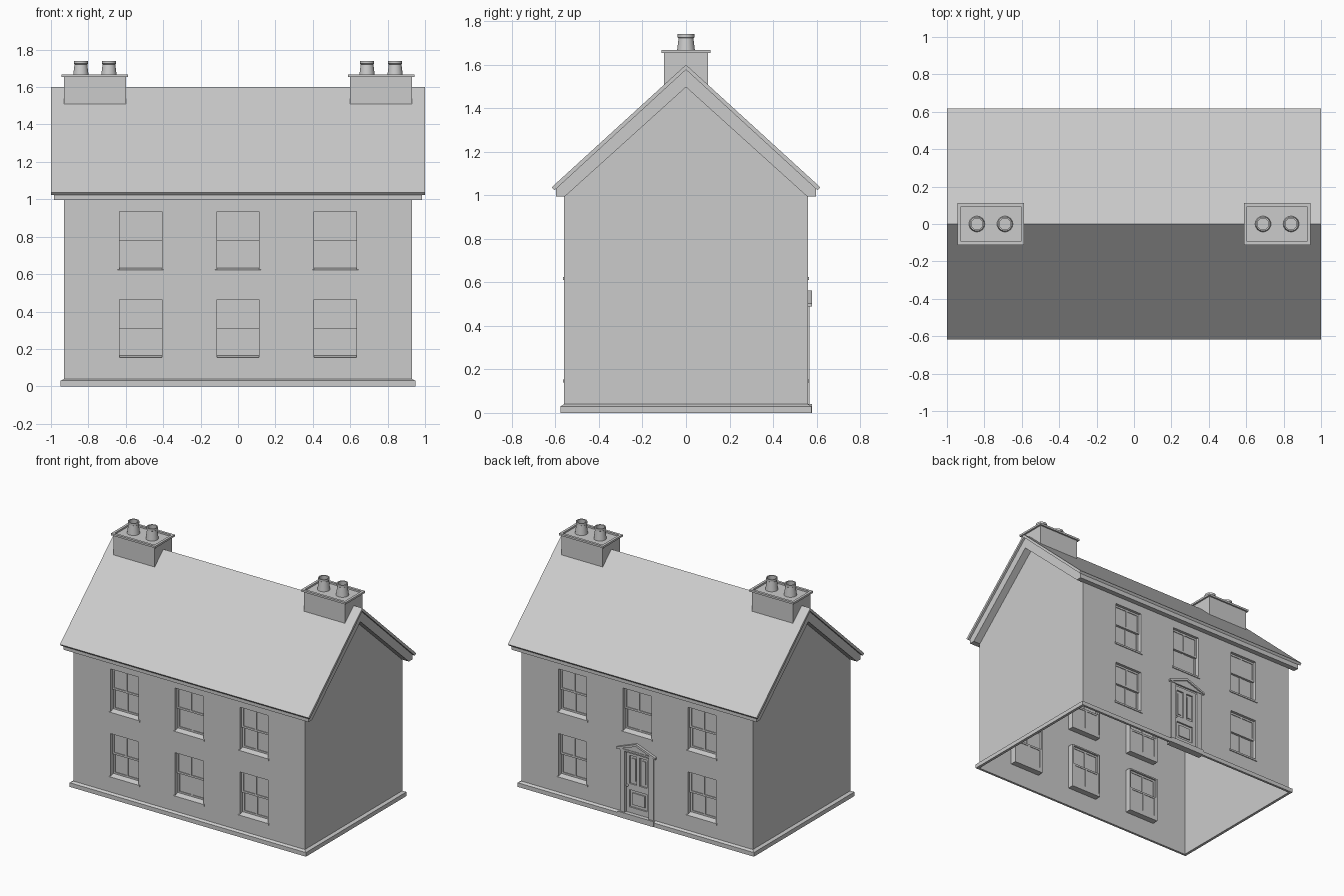
import bpy, bmesh, math

if "Cube" in bpy.data.objects:
    bpy.data.objects.remove(bpy.data.objects["Cube"])

W, D = 0.93, 0.56                      # half width and half depth of the walls
WIN_X, WIN_Z = (-0.52, 0.0, 0.52), (0.15, 0.62)
WW, WH = 0.123, 0.325                  # window half width and height


def finish(name, bm, loc=(0, 0, 0), turn=0.0, fix=True):
    bmesh.ops.remove_doubles(bm, verts=bm.verts, dist=1e-5) if fix else None
    if fix:
        bmesh.ops.recalc_face_normals(bm, faces=bm.faces)
    me = bpy.data.meshes.new(name)
    bm.to_mesh(me)
    bm.free()
    return place(name, me, loc, turn)


def place(name, me, loc, turn=0.0):
    ob = bpy.data.objects.new(name, me)
    ob.location = loc
    ob.rotation_euler.z = turn
    bpy.context.collection.objects.link(ob)
    return ob


def face(bm, pts):
    return bm.faces.new([bm.verts.new(p) for p in pts])


def box(bm, x0, x1, y0, y1, z0, z1):
    vs = bmesh.ops.create_cube(bm, size=1)['verts']
    for v in vs:
        v.co = ((x0 + x1) / 2 + v.co.x * (x1 - x0),
                (y0 + y1) / 2 + v.co.y * (y1 - y0),
                (z0 + z1) / 2 + v.co.z * (z1 - z0))


def prism(bm, pts, axis, a, b):
    """Extrude a 2D profile along x or y."""
    at = (lambda p, t: (t, p[0], p[1])) if axis == 'x' else (lambda p, t: (p[0], t, p[1]))
    f = face(bm, [at(p, a) for p in pts])
    new = bmesh.ops.extrude_face_region(bm, geom=[f])['geom']
    for v in new:
        if isinstance(v, bmesh.types.BMVert):
            v.co[0 if axis == 'x' else 1] = b


def loft(bm, rings, cap=False):
    loops = [[bm.verts.new(p) for p in r] for r in rings]
    n = len(loops[0])
    for lo, hi in zip(loops, loops[1:]):
        for i in range(n):
            bm.faces.new((lo[i], lo[(i + 1) % n], hi[(i + 1) % n], hi[i]))
    if cap:
        bm.faces.new(loops[-1])


def rect(hx, hy, z):
    return [(-hx, -hy, z), (hx, -hy, z), (hx, hy, z), (-hx, hy, z)]


def circle(r, z, n=24):
    return [(r * math.cos(2 * math.pi * i / n), r * math.sin(2 * math.pi * i / n), z)
            for i in range(n)]


def mirrored(half):
    """Close a profile: first and last points lie on the centre line."""
    return half + [(-y, z) for y, z in reversed(half[1:-1])]


# Long walls: a grid with the openings left out (local front faces -y)
def facade(name, turn, door):
    xs = [-W] + [x + s * WW for x in WIN_X for s in (-1, 1)] + [W]
    zs = [0] + [z + h for z in WIN_Z for h in (0, WH)] + [1.0]
    bm = bmesh.new()
    for i in range(7):
        for j in range(5):
            if (i % 2 and j % 2) or (door and i == 3 and j == 0):
                continue
            face(bm, [(xs[i], -D, zs[j]), (xs[i + 1], -D, zs[j]),
                      (xs[i + 1], -D, zs[j + 1]), (xs[i], -D, zs[j + 1])])
    bmesh.ops.remove_doubles(bm, verts=bm.verts, dist=1e-5)
    finish(name, bm, turn=turn, fix=False)


facade('front_wall', 0, False)
facade('back_wall', math.pi, True)

# Gable walls
for name, turn in (('right_gable_wall', 0), ('left_gable_wall', math.pi)):
    bm = bmesh.new()
    face(bm, [(W, -D, 0), (W, D, 0), (W, D, 1.0), (W, 0, 1.5), (W, -D, 1.0)])
    finish(name, bm, turn=turn, fix=False)

# Plinth with a sloped top
bm = bmesh.new()
loft(bm, [rect(W, D, 0), rect(0.95, 0.577, 0), rect(0.95, 0.577, 0.03), rect(W, D, 0.04)])
finish('plinth', bm)

# Roof covering, and the boards below it
bm = bmesh.new()
prism(bm, mirrored([(0, 1.6), (0.617, 1.037), (0.604, 1.023), (0, 1.577)]), 'x', -1, 1)
finish('roof', bm)
bm = bmesh.new()
prism(bm, mirrored([(0, 1.578), (0.597, 1.03), (0.597, 0.995), (0.556, 0.995), (0, 1.497)]),
      'x', -0.985, 0.985)
finish('barge_and_soffit', bm)

# Sash window, origin at the middle of the opening's bottom edge
bm = bmesh.new()
f = 0.01
for s in (-1, 1):                                       # frame jambs
    box(bm, *sorted((s * WW, s * (WW - f))), 0.0, 0.045, 0, WH)
box(bm, -WW, WW, 0.0, 0.045, WH - f, WH)                # head
prism(bm, [(-0.006, -0.01), (-0.006, 0.003), (0.03, 0.014), (0.045, 0.014), (0.045, -0.01)],
      'x', -WW, WW)                                     # sloped sill
mid = WH / 2 + 0.005
for z0, z1, y in ((0.012, mid + 0.007, 0.032), (mid - 0.007, WH - f, 0.02)):
    a, b = WW - f, WW - f - 0.014
    for s in (-1, 1):
        box(bm, *sorted((s * a, s * b)), y, y + 0.012, z0, z1)
    box(bm, -b, b, y, y + 0.012, z0, z0 + 0.014)
    box(bm, -b, b, y, y + 0.012, z1 - 0.014, z1)
    box(bm, -0.006, 0.006, y, y + 0.012, z0 + 0.014, z1 - 0.014)
    box(bm, -b, b, y + 0.005, y + 0.008, z0 + 0.014, z1 - 0.014)   # pane
bmesh.ops.recalc_face_normals(bm, faces=bm.faces)
win = bpy.data.meshes.new('window')
bm.to_mesh(win)
bm.free()
for x in WIN_X:
    for z in WIN_Z:
        place('front_window', win, (x, -D, z))
        if not (x == 0 and z < 0.5):
            place('back_window', win, (x, D, z), math.pi)

# Door leaf with two tall panels and a wide lower one
BACK = dict(loc=(0, D, 0), turn=math.pi)
bm = bmesh.new()
box(bm, -0.097, 0.097, 0.022, 0.032, 0.04, 0.49)
for s in (-1, 1):
    box(bm, *sorted((s * 0.097, s * 0.07)), 0.01, 0.022, 0.04, 0.49)
for z0, z1 in ((0.04, 0.08), (0.205, 0.25), (0.455, 0.49)):
    box(bm, -0.07, 0.07, 0.01, 0.022, z0, z1)
box(bm, -0.013, 0.013, 0.01, 0.022, 0.25, 0.455)
box(bm, -0.05, 0.05, 0.014, 0.022, 0.1, 0.185)
for s in (-1, 1):
    box(bm, *sorted((s * 0.027, s * 0.056)), 0.016, 0.022, 0.27, 0.435)
finish('door', bm, **BACK)
bm = bmesh.new()
bmesh.ops.create_uvsphere(bm, u_segments=12, v_segments=8, radius=0.008)
knob = finish('door_knob', bm, (0.083, D - 0.004, 0.235))

# Door surround, step and pediment
bm = bmesh.new()
for s in (-1, 1):
    box(bm, *sorted((s * 0.095, s * 0.135)), -0.008, 0.032, 0.04, 0.5)
finish('door_surround', bm, **BACK)
bm = bmesh.new()
box(bm, -0.145, 0.145, -0.02, 0.032, 0, 0.04)
finish('door_step', bm, **BACK)
bm = bmesh.new()
prism(bm, [(-0.14, 0.488), (0.14, 0.488), (0.14, 0.5), (0, 0.55), (-0.14, 0.5)], 'y', -0.008, 0.0)
box(bm, -0.135, 0.135, -0.012, 0.032, 0.488, 0.5)
prism(bm, mirrored([(0, 0.562), (0.155, 0.503), (0.155, 0.488), (0, 0.545)]), 'y', -0.018, 0.0)
finish('door_pediment', bm, **BACK)

# Chimneys with recessed caps, and their pots
pots = [knob]
for s in (-1, 1):
    bm = bmesh.new()
    loft(bm, [rect(0.165, 0.1, 1.49), rect(0.165, 0.1, 1.653), rect(0.178, 0.112, 1.653),
              rect(0.178, 0.112, 1.667), rect(0.16, 0.094, 1.667), rect(0.16, 0.094, 1.655)],
         cap=True)
    finish('chimney', bm, (s * 0.765, 0, 0))
    for x in (0.69, 0.84):
        bm = bmesh.new()
        loft(bm, [circle(0.043, 1.65), circle(0.034, 1.722), circle(0.038, 1.725),
                  circle(0.038, 1.74), circle(0.03, 1.74), circle(0.034, 1.66)], cap=True)
        pots.append(finish('chimney_pot', bm, (s * x, 0, 0)))

for ob in pots:
    ob.select_set(True)
bpy.context.view_layer.objects.active = pots[0]
bpy.ops.object.shade_smooth_by_angle(angle=math.radians(35))
